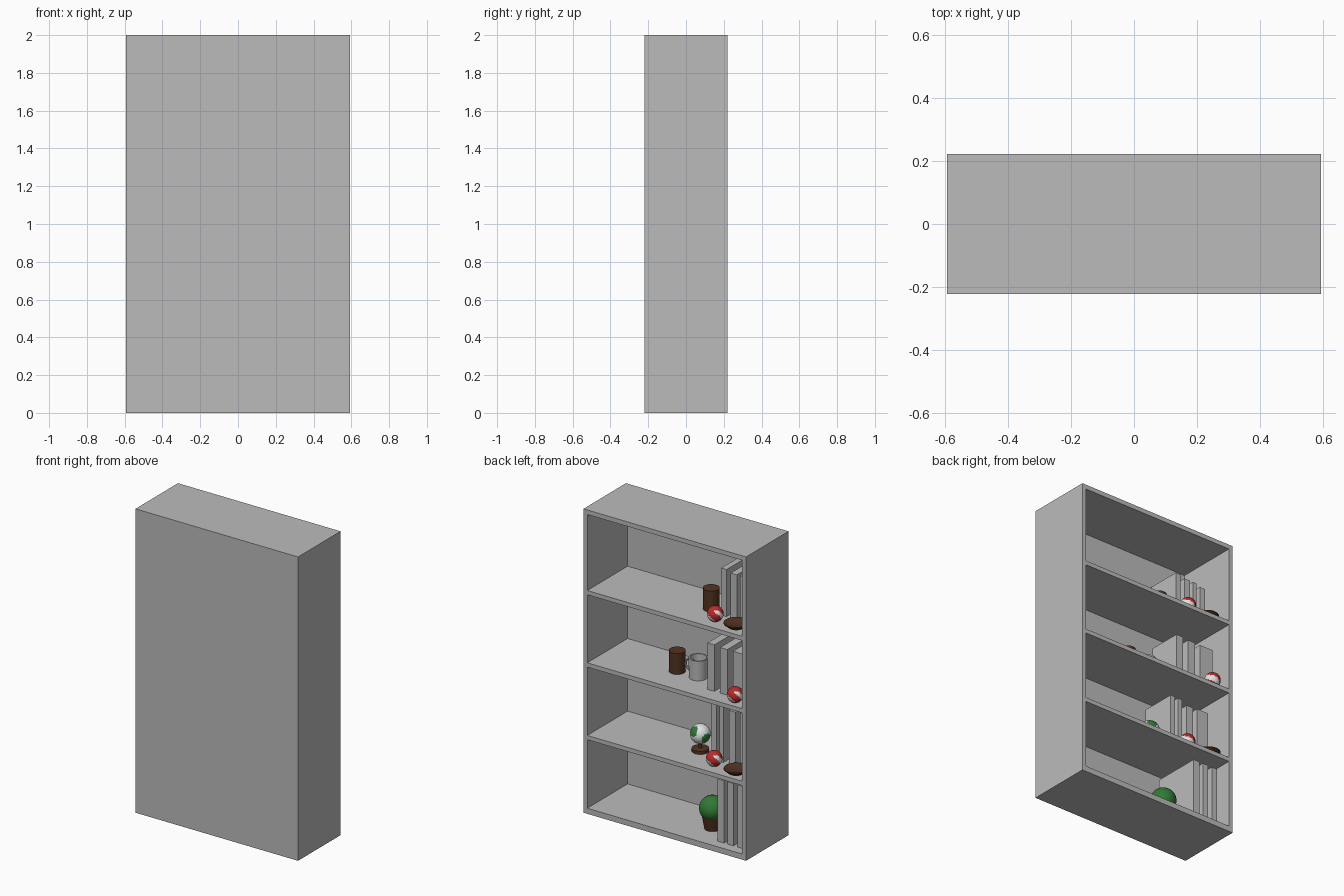
import bpy, bmesh, math
from mathutils import Matrix, Vector

cube = bpy.data.objects.get("Cube")
if cube:
    bpy.data.objects.remove(cube, do_unlink=True)


def material(name, rgb):
    m = bpy.data.materials.new(name)
    m.use_nodes = True
    m.diffuse_color = (*rgb, 1)
    m.node_tree.nodes["Principled BSDF"].inputs["Base Color"].default_value = (*rgb, 1)
    return m


GREY = material("light_grey", (0.5, 0.5, 0.5))
WHITE = material("white", (0.75, 0.75, 0.75))
RED = material("red", (0.48, 0.025, 0.025))
GREEN = material("leaf_green", (0.03, 0.19, 0.035))
BROWN = material("dark_brown", (0.085, 0.033, 0.015))


def finish(name, bm, mats, smooth=False):
    bmesh.ops.recalc_face_normals(bm, faces=bm.faces)
    mesh = bpy.data.meshes.new(name)
    bm.to_mesh(mesh)
    bm.free()
    obj = bpy.data.objects.new(name, mesh)
    bpy.context.collection.objects.link(obj)
    for m in mats:
        mesh.materials.append(m)
    if smooth:
        bpy.ops.object.select_all(action='DESELECT')
        obj.select_set(True)
        bpy.context.view_layer.objects.active = obj
        bpy.ops.object.shade_smooth_by_angle(angle=math.radians(40))
    return obj


def box(name, x, y, z, mat=GREY):
    bm = bmesh.new()
    size = Matrix.Diagonal((x[1] - x[0], y[1] - y[0], z[1] - z[0], 1))
    centre = Vector((sum(x) / 2, sum(y) / 2, sum(z) / 2))
    bmesh.ops.create_cube(bm, size=1, matrix=Matrix.Translation(centre) @ size)
    return finish(name, bm, [mat])


def lathe(name, profile, at, mat):
    """Spin (radius, height) points around the vertical axis."""
    bm = bmesh.new()
    verts = [bm.verts.new((r, 0, z)) for r, z in profile]
    edges = [bm.edges.new(pair) for pair in zip(verts, verts[1:])]
    bmesh.ops.spin(bm, geom=verts + edges, cent=(0, 0, 0), axis=(0, 0, 1),
                   angle=math.tau, steps=32, use_duplicate=False)
    bmesh.ops.remove_doubles(bm, verts=bm.verts, dist=0.0001)
    bmesh.ops.translate(bm, verts=bm.verts, vec=at)
    return finish(name, bm, [mat], True)


def sphere(name, at, r, mats, rule=None):
    """Sphere whose faces take the second colour where the rule holds."""
    bm = bmesh.new()
    bmesh.ops.create_uvsphere(bm, u_segments=32, v_segments=20, radius=r)
    for f in bm.faces:
        if rule and rule(f.calc_center_median().normalized()):
            f.material_index = 1
    bmesh.ops.translate(bm, verts=bm.verts, vec=at)
    return finish(name, bm, mats, True)


# Bookcase: open towards +y, closed by a panel at -y
W, D, T = 0.592, 0.221, 0.028
INNER = -0.198
box("closed_panel", (-W, W), (-D, INNER), (0, 2))
for side, s in (("left", 1), ("right", -1)):
    box(side + "_side", sorted((s * W, s * (W - T))), (INNER, D), (0, 2))
span = (T - W, W - T)
SHELF = [0.037, 0.516, 0.994, 1.47]
box("bottom_board", span, (INNER, D), (0, SHELF[0]))
box("top_board", span, (INNER, D), (2 - 0.03, 2))
for i, z in enumerate(SHELF[1:], 1):
    box(f"shelf_{i}", span, (INNER, D), (z - T, z))

# Books per shelf: y range, then (right-hand start, thickness, height)
books = [
    ((-0.17, 0.156), [(-0.34, 0.047, 0.41), (-0.412, 0.042, 0.41), (-0.483, 0.042, 0.41)]),
    ((-0.17, 0.068), [(-0.232, 0.036, 0.38), (-0.29, 0.03, 0.38),
                      (-0.359, 0.05, 0.355), (-0.44, 0.085, 0.36)]),
    ((-0.108, 0.116), [(-0.238, 0.05, 0.306), (-0.329, 0.053, 0.3), (-0.423, 0.1, 0.3)]),
    ((-0.18, 0.047), [(-0.29, 0.038, 0.31), (-0.358, 0.045, 0.295),
                      (-0.425, 0.03, 0.295), (-0.48, 0.04, 0.28)]),
]
for level, (depth, row) in enumerate(books):
    for n, (x, t, h) in enumerate(row, 1):
        box(f"book_{level}_{n}", (x - t, x), depth, (SHELF[level], SHELF[level] + h))


# Red balls with white patches
def patches(n):
    axis = Vector((0.3, -0.4, 0.86)).normalized()
    return math.sin(3 * math.atan2(n.y, n.x) + 4 * n.dot(axis)) > 0.35 and abs(n.z) < 0.75


for level, x, y in ((1, -0.303, 0.139), (2, -0.477, 0.169), (3, -0.31, 0.138)):
    sphere(f"ball_{level}", (x, y, SHELF[level] + 0.05), 0.05, [RED, WHITE], patches)

# Shallow wooden bowls
for level, x, y in ((1, -0.466, 0.143), (3, -0.46, 0.135)):
    lathe(f"bowl_{level}", [(0, 0), (0.045, 0), (0.075, 0.025), (0.075, 0.032),
                            (0.068, 0.032), (0.04, 0.022), (0, 0.022)],
          (x, y, SHELF[level]), BROWN)

# Brown canisters
for level, x, y in ((2, 0.058, 0.008), (3, -0.188, 0.006)):
    lathe(f"canister_{level}", [(0, 0), (0.05, 0), (0.05, 0.138), (0, 0.138)],
          (x, y, SHELF[level]), BROWN)

# Mug with a handle towards +x
MUG = Vector((-0.093, 0.005, SHELF[2]))
lathe("mug", [(0, 0), (0.056, 0), (0.058, 0.13), (0.05, 0.13), (0.048, 0.012), (0, 0.012)],
      MUG, GREY)
bpy.ops.mesh.primitive_torus_add(
    location=MUG + Vector((0.056, 0, 0.068)), rotation=(math.pi / 2, 0, 0),
    major_radius=0.036, minor_radius=0.007, major_segments=24, minor_segments=8)
handle = bpy.context.object
handle.name = "mug_handle"
handle.data.materials.append(GREY)
bpy.ops.object.shade_smooth_by_angle(angle=math.radians(40))

# Desk globe
GLOBE = Vector((-0.113, 0.012, SHELF[1]))
lathe("globe_stand", [(0, 0), (0.052, 0), (0.052, 0.02), (0.01, 0.024), (0.01, 0.06), (0, 0.06)],
      GLOBE, BROWN)


def land(n):
    spots = ((-0.9, 0.3, -0.2), (0.3, 0.8, 0.5), (0.6, -0.7, 0.1))
    return any(n.dot(Vector(s).normalized()) > 0.86 for s in spots)


sphere("globe", GLOBE + Vector((0, 0, 0.113)), 0.062, [WHITE, GREEN], land)

# Potted plant
POT = Vector((-0.21, 0.025, SHELF[0]))
lathe("plant_pot", [(0, 0), (0.048, 0), (0.066, 0.095), (0, 0.095)], POT, BROWN)
sphere("plant_leaves", POT + Vector((0, 0, 0.133)), 0.08, [GREEN])
